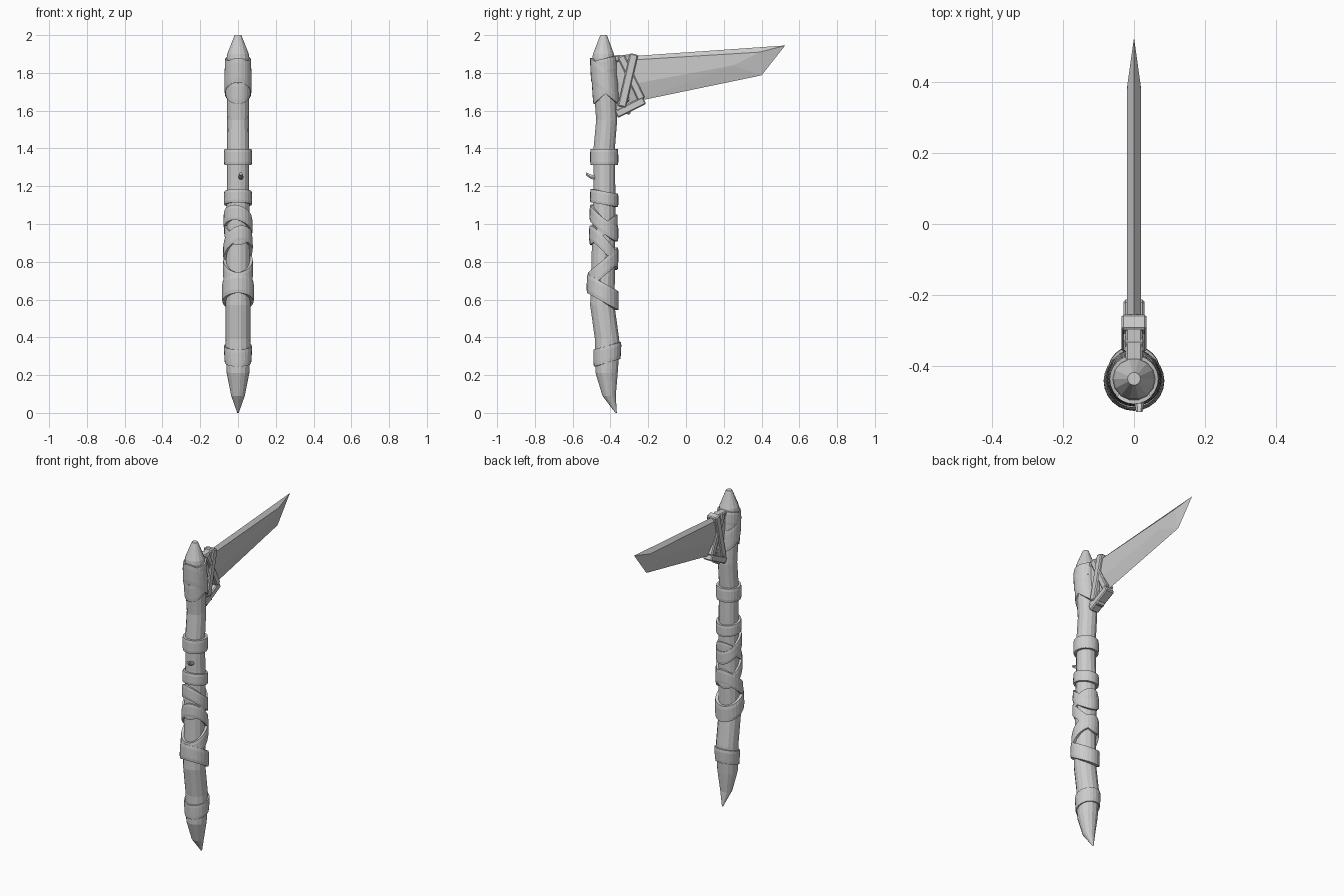
import bpy, bmesh, math
from mathutils import Vector

if "Cube" in bpy.data.objects:
    bpy.data.objects.remove(bpy.data.objects["Cube"], do_unlink=True)

grey = bpy.data.materials.new("plain grey")
grey.use_nodes = True
grey.diffuse_color = (0.6, 0.6, 0.6, 1)
grey.node_tree.nodes["Principled BSDF"].inputs["Base Color"].default_value = (0.6, 0.6, 0.6, 1)

# Shaft profile: height, centre y, radius
SHAFT = [(0, -0.37, 0.004), (0.09, -0.407, 0.036), (0.21, -0.42, 0.06),
         (0.35, -0.417, 0.067), (0.39, -0.418, 0.066), (0.57, -0.443, 0.066),
         (0.8, -0.438, 0.064), (1.0, -0.435, 0.062), (1.2, -0.432, 0.059),
         (1.4, -0.433, 0.058), (1.55, -0.42, 0.057), (1.7, -0.428, 0.06),
         (1.88, -0.437, 0.06), (1.9, -0.437, 0.057), (2.0, -0.436, 0.018)]
SIDES = 14


def shaft_at(z):
    for (z0, y0, r0), (z1, y1, r1) in zip(SHAFT, SHAFT[1:]):
        if z <= z1:
            t = (z - z0) / (z1 - z0)
            return y0 + (y1 - y0) * t, r0 + (r1 - r0) * t
    return SHAFT[-1][1:]


def finish(name, bm):
    bmesh.ops.recalc_face_normals(bm, faces=bm.faces)
    mesh = bpy.data.meshes.new(name)
    bm.to_mesh(mesh)
    bm.free()
    mesh.materials.append(grey)
    obj = bpy.data.objects.new(name, mesh)
    bpy.context.collection.objects.link(obj)
    return obj


def loft(name, rings, closed=False):
    """Skin a list of point rings, capping the ends unless closed."""
    bm = bmesh.new()
    loops = [[bm.verts.new(p) for p in ring] for ring in rings]
    pairs = list(zip(loops, loops[1:]))
    if closed:
        pairs.append((loops[-1], loops[0]))
    else:
        bm.faces.new(loops[0])
        bm.faces.new(loops[-1])
    for a, b in pairs:
        n = len(a)
        for i in range(n):
            j = (i + 1) % n
            bm.faces.new((a[i], a[j], b[j], b[i]))
    return finish(name, bm)


def band(name, front, back, height, thick=0.014, lean=0.0):
    """Cloth band hugging the shaft; front and back are its middle heights."""
    rings = []
    for i in range(24):
        a = math.tau * i / 24
        mid = (front + back) / 2 + (back - front) / 2 * math.sin(a) + lean * math.cos(a)
        ring = []
        for out, up in ((-0.01, -0.5), (0.85, -0.5), (1, -0.3), (1, 0.3), (0.85, 0.5), (-0.01, 0.5)):
            z = mid + height * up
            y, r = shaft_at(z)
            r += thick * out if out > 0 else -0.006
            ring.append((r * math.cos(a), y + r * math.sin(a), z))
        rings.append(ring)
    return loft(name, rings, closed=True)


def plate(name, outline, half):
    """Bevelled slab with an outline in y and z, centred on x = 0."""
    obj = loft(name, [[(x, y, z) for y, z in outline] for x in (-half, half)])
    mod = obj.modifiers.new("soft edges", "BEVEL")
    mod.width = 0.006
    return obj


def strap(name, start, end, width, half):
    a, b = Vector(start), Vector(end)
    d = (b - a).normalized() * width / 2
    n = Vector((-d.y, d.x))
    return plate(name, [a + n, b + n, b - n, a - n], half)


# Shaft
loft("shaft", [[(r * math.cos(math.tau * i / SIDES), y + r * math.sin(math.tau * i / SIDES), z)
                for i in range(SIDES)] for z, y, r in SHAFT])

# Wrapped bands, from the foot to the head
band("foot_band", 0.29, 0.33, 0.09, 0.008)
band("lower_grip_band", 0.685, 0.595, 0.1, 0.02)
band("lower_cross_band", 0.70, 0.83, 0.09, 0.016)
band("middle_grip_band", 0.95, 0.80, 0.08, 0.015, 0.02)
band("middle_cross_band", 0.92, 1.02, 0.06, 0.011)
band("upper_cross_band", 1.06, 0.95, 0.08, 0.015, -0.015)
band("upper_grip_band", 1.15, 1.125, 0.07, 0.015)
band("neck_band", 1.355, 1.355, 0.085, 0.016)
band("head_cross_band", 1.69, 1.8, 0.11, 0.008)
band("head_band", 1.815, 1.70, 0.13, 0.012)
band("head_top_band", 1.82, 1.85, 0.08, 0.01)

# Twig stub on the front of the shaft
loft("twig_stub", [[(0.015 + r * math.cos(a), y, z + r * math.sin(a))
                    for a in [math.tau * i / 6 for i in range(6)]]
                   for y, z, r in ((-0.47, 1.245, 0.014), (-0.505, 1.25, 0.013), (-0.53, 1.266, 0.009))])

# Blade: sharp outline on the centre plane, ridges on both sides
bm = bmesh.new()
edge = [bm.verts.new((0, y, z)) for y, z in
        ((-0.34, 1.885), (0.525, 1.945), (0.4, 1.787), (-0.25, 1.652), (-0.34, 1.63))]
a, tip, c, d, e = edge
for s in (-1, 1):
    p, q, r, t = [bm.verts.new((s * x, y, z)) for x, y, z in
                  ((0.02, -0.34, 1.865), (0.019, 0.39, 1.91), (0.02, 0.25, 1.84), (0.02, -0.34, 1.73))]
    for face in ((a, tip, q, p), (tip, c, q), (q, c, r), (c, d, r), (d, t, r),
                 (d, e, t), (p, q, r, t), (a, p, t), (a, t, e)):
        bm.faces.new(face)
finish("blade", bm)

# Lashing that ties the blade to the shaft
plate("blade_tang", [(-0.39, 1.87), (-0.33, 1.87), (-0.3, 1.65), (-0.39, 1.6)], 0.018)
strap("lashing_top", (-0.39, 1.875), (-0.29, 1.88), 0.035, 0.024)
strap("lashing_back_strap", (-0.345, 1.89), (-0.235, 1.66), 0.04, 0.03)
strap("lashing_front_strap", (-0.275, 1.9), (-0.34, 1.62), 0.045, 0.035)
strap("lashing_lower_wrap", (-0.37, 1.58), (-0.22, 1.655), 0.042, 0.03)
strap("lashing_knot", (-0.37, 1.63), (-0.29, 1.60), 0.05, 0.026)
